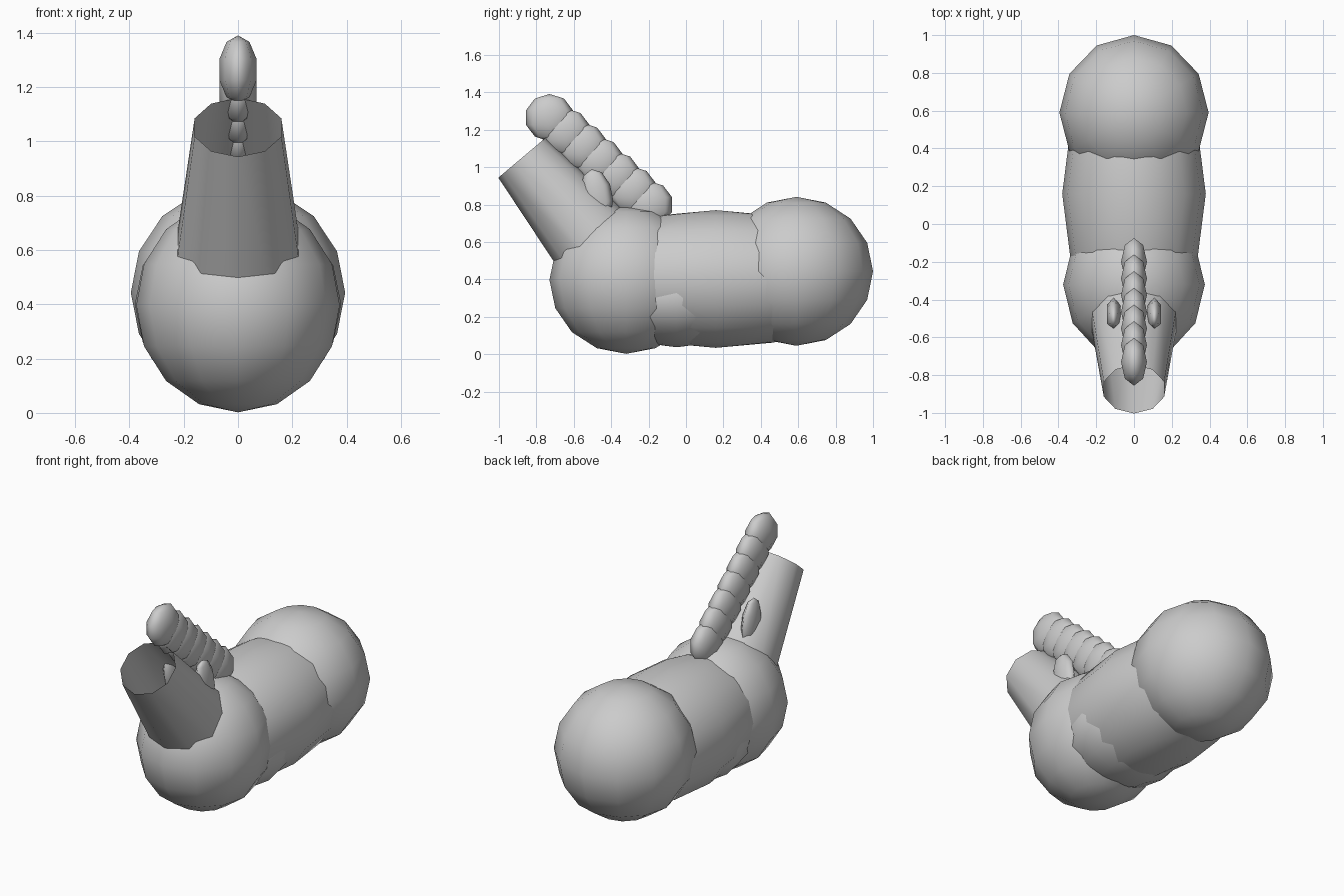
import bpy, math
from mathutils import Vector

if "Cube" in bpy.data.objects:
    bpy.data.objects.remove(bpy.data.objects["Cube"])


def smooth(obj):
    for p in obj.data.polygons:
        p.use_smooth = True


def ellipsoid(name, loc, radii, segments, rings, tilt=0.0):
    bpy.ops.mesh.primitive_uv_sphere_add(segments=segments, ring_count=rings, radius=1,
                                         location=loc, rotation=(tilt, 0, 0))
    obj = bpy.context.object
    obj.name = name
    obj.scale = radii
    smooth(obj)
    return obj


# Body masses: overlapping low-poly ellipsoids
ellipsoid("chest", (0, -0.32, 0.397), (0.375, 0.41, 0.395), 12, 8)
ellipsoid("barrel", (0, 0.16, 0.402), (0.38, 0.80, 0.368), 12, 8)
ellipsoid("rump", (0, 0.59, 0.443), (0.395, 0.41, 0.398), 12, 8)
ellipsoid("lower_belly", (0, -0.05, 0.30), (0.345, 0.40, 0.263), 12, 8)

# Neck: open ten-sided tapered tube leaning forward
top = Vector((0, -0.875, 1.052))
axis = Vector((0, -0.645, 0.764)).normalized()
length = 0.75
bpy.ops.mesh.primitive_cone_add(vertices=10, radius1=0.256, radius2=0.168, depth=length,
                                end_fill_type='NOTHING',
                                location=top - axis * length / 2,
                                rotation=(math.atan2(0.645, 0.764), 0, 0))
neck = bpy.context.object
neck.name = "neck"
smooth(neck)

# Mane: a row of flattened tufts down the back of the neck
first, last, count = Vector((0, -0.73, 1.265)), Vector((0, -0.20, 0.80)), 7
for i in range(count):
    ellipsoid(f"mane_tuft_{i + 1}", first.lerp(last, i / (count - 1)),
              (0.072, 0.132, 0.126), 8, 5)

# Ears: small pointed lumps either side of the mane
for side, label in ((-1, "left"), (1, "right")):
    ellipsoid(f"{label}_ear", (side * 0.108, -0.477, 0.85), (0.043, 0.085, 0.142), 6, 5, 0.2)
